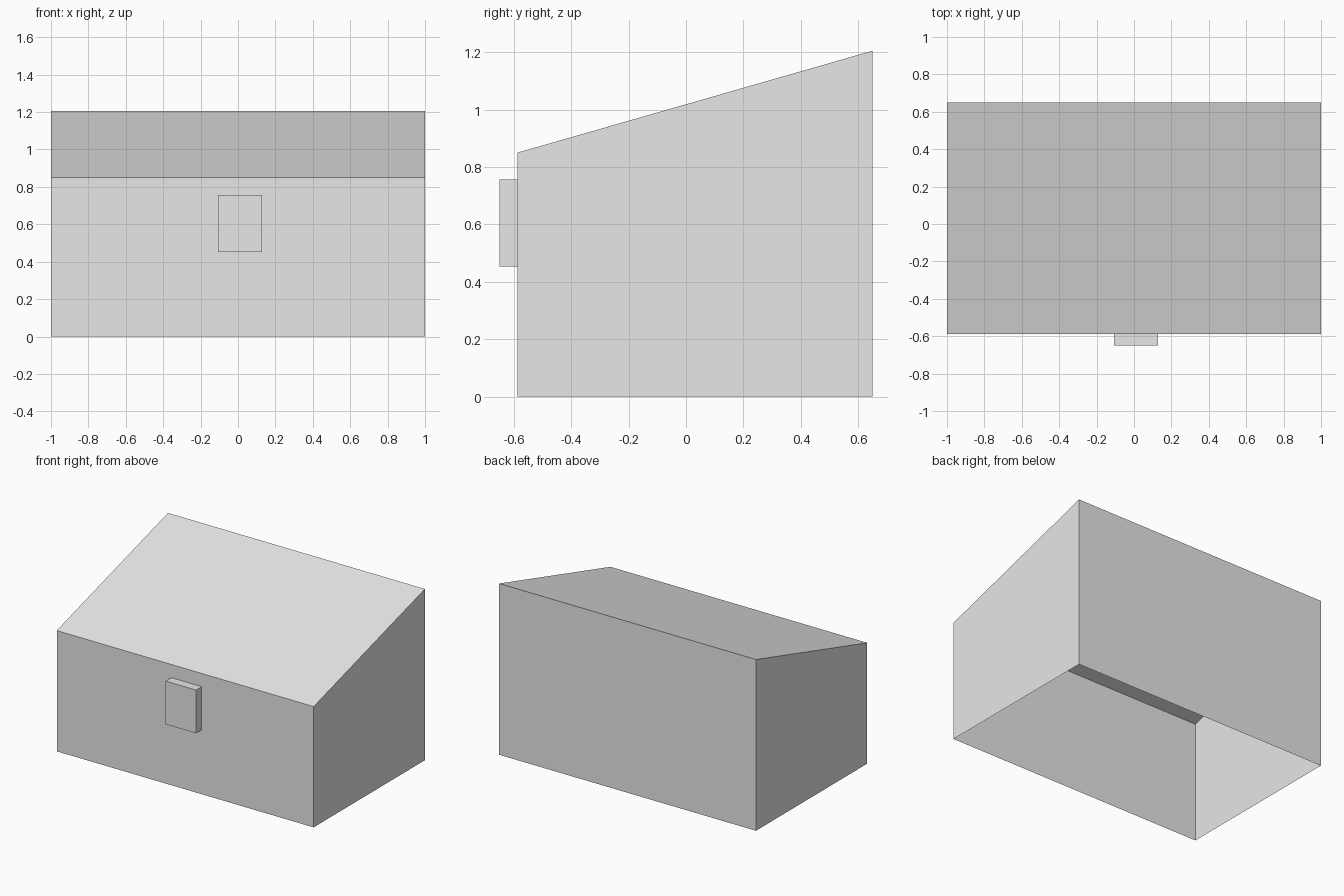
import bpy, bmesh

cube = bpy.data.objects.get("Cube")
if cube:
    bpy.data.objects.remove(cube, do_unlink=True)

grey = bpy.data.materials.new("plain_grey")
grey.use_nodes = True
colour = (0.8, 0.8, 0.8, 1)
grey.diffuse_color = colour
grey.node_tree.nodes["Principled BSDF"].inputs["Base Color"].default_value = colour


def extruded_part(name, profile, x0, x1, open_bottom=False):
    """Extrude a side profile of (y, z) points from x0 to x1."""
    bm = bmesh.new()
    face = bm.faces.new([bm.verts.new((x0, y, z)) for y, z in profile])
    new = bmesh.ops.extrude_face_region(bm, geom=[face], use_keep_orig=True)["geom"]
    moved = [v for v in new if isinstance(v, bmesh.types.BMVert)]
    bmesh.ops.translate(bm, verts=moved, vec=(x1 - x0, 0, 0))
    bmesh.ops.recalc_face_normals(bm, faces=bm.faces)
    if open_bottom:
        floor = [f for f in bm.faces if f.normal.z < -0.9]
        bmesh.ops.delete(bm, geom=floor, context="FACES_ONLY")
    mesh = bpy.data.meshes.new(name)
    bm.to_mesh(mesh)
    bm.free()
    mesh.materials.append(grey)
    obj = bpy.data.objects.new(name, mesh)
    bpy.context.collection.objects.link(obj)
    return obj


FRONT, BACK = -0.587, 0.65

# Thin shell with a sloping roof, open underneath
extruded_part("sloped_shell",
              [(FRONT, 0), (BACK, 0), (BACK, 1.205), (FRONT, 0.85)],
              -1, 1, open_bottom=True)

# Small block on the front wall
extruded_part("front_latch",
              [(-0.65, 0.453), (FRONT, 0.453), (FRONT, 0.757), (-0.65, 0.757)],
              -0.108, 0.128)
